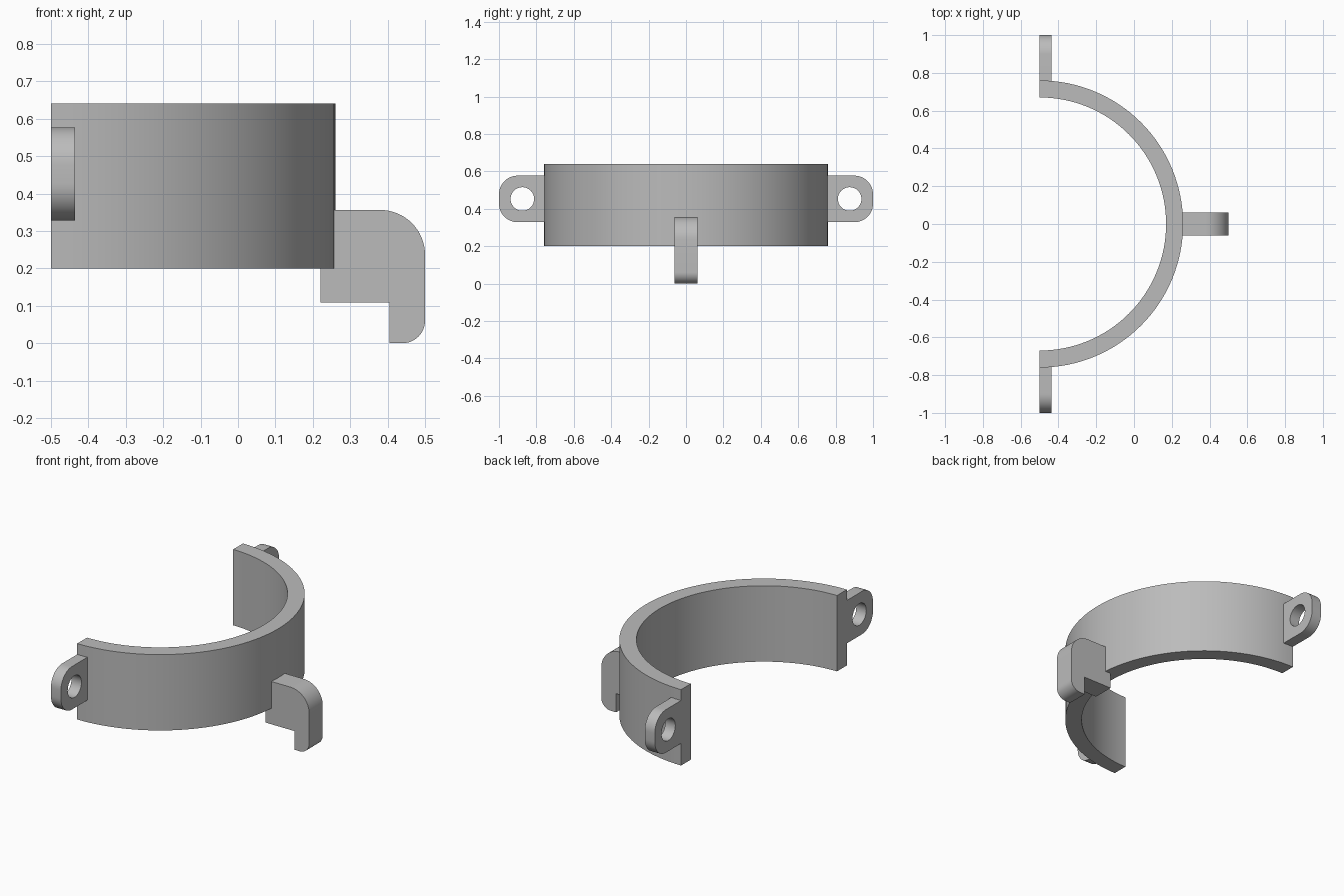
import bpy, bmesh
from math import cos, sin, pi, radians
from mathutils import Vector

if "Cube" in bpy.data.objects:
    bpy.data.objects.remove(bpy.data.objects["Cube"])

grey = bpy.data.materials.new("plain_grey")
grey.use_nodes = True
colour = (0.5, 0.5, 0.5, 1)
grey.diffuse_color = colour
grey.node_tree.nodes["Principled BSDF"].inputs["Base Color"].default_value = colour


def arc(cx, cy, r, start, end, steps):
    """Points along a circular arc, angles in degrees."""
    angles = [radians(start + (end - start) * i / steps) for i in range(steps + 1)]
    return [(cx + r * cos(a), cy + r * sin(a)) for a in angles]


def extrude_profile(name, loops, place, direction):
    """Fill an outline (with optional holes) and extrude it into a solid."""
    bm = bmesh.new()
    edges = []
    for loop in loops:
        verts = [bm.verts.new(place(*p)) for p in loop]
        edges += [bm.edges.new((v, verts[i - 1])) for i, v in enumerate(verts)]
    if len(loops) == 1:
        bm.faces.new(verts)
    else:
        bmesh.ops.triangle_fill(bm, edges=edges, use_beauty=True)
    result = bmesh.ops.extrude_face_region(bm, geom=bm.faces[:], use_keep_orig=True)
    moved = [g for g in result["geom"] if isinstance(g, bmesh.types.BMVert)]
    bmesh.ops.translate(bm, verts=moved, vec=Vector(direction))
    bmesh.ops.recalc_face_normals(bm, faces=bm.faces[:])
    mesh = bpy.data.meshes.new(name)
    bm.to_mesh(mesh)
    bm.free()
    mesh.materials.append(grey)
    obj = bpy.data.objects.new(name, mesh)
    bpy.context.collection.objects.link(obj)
    bpy.ops.object.select_all(action="DESELECT")
    obj.select_set(True)
    bpy.context.view_layer.objects.active = obj
    bpy.ops.object.shade_smooth_by_angle(angle=radians(30))
    return obj


# Half ring band
back = -0.5
band = arc(back, 0, 0.76, -90, 90, 64) + arc(back, 0, 0.67, 90, -90, 64)
extrude_profile("half_ring", [band], lambda x, y: (x, y, 0.2), (0, 0, 0.44))

# Mounting ears with a bolt hole, one at each end of the band
low, high, tip, corner = 0.328, 0.577, 1.0, 0.1
outline = ([(0.757, low)]
           + arc(tip - corner, low + corner, corner, -90, 0, 12)
           + arc(tip - corner, high - corner, corner, 0, 90, 12)
           + [(0.757, high)])
hole = arc(0.875, (low + high) / 2, 0.063, 0, 360, 32)[:-1]
for name, side in (("front_ear", -1), ("back_ear", 1)):
    extrude_profile(name, [outline, hole],
                    lambda y, z: (back, side * y, z), (0.064, 0, 0))

# Hook on the outside of the band
hook = ([(0.22, 0.108), (0.405, 0.108), (0.405, 0)]
        + arc(0.44, 0.06, 0.06, -90, 0, 12)
        + arc(0.38, 0.236, 0.12, 0, 90, 16)
        + [(0.22, 0.356)])
extrude_profile("hook", [hook], lambda x, z: (x, -0.062, z), (0, 0.124, 0))
